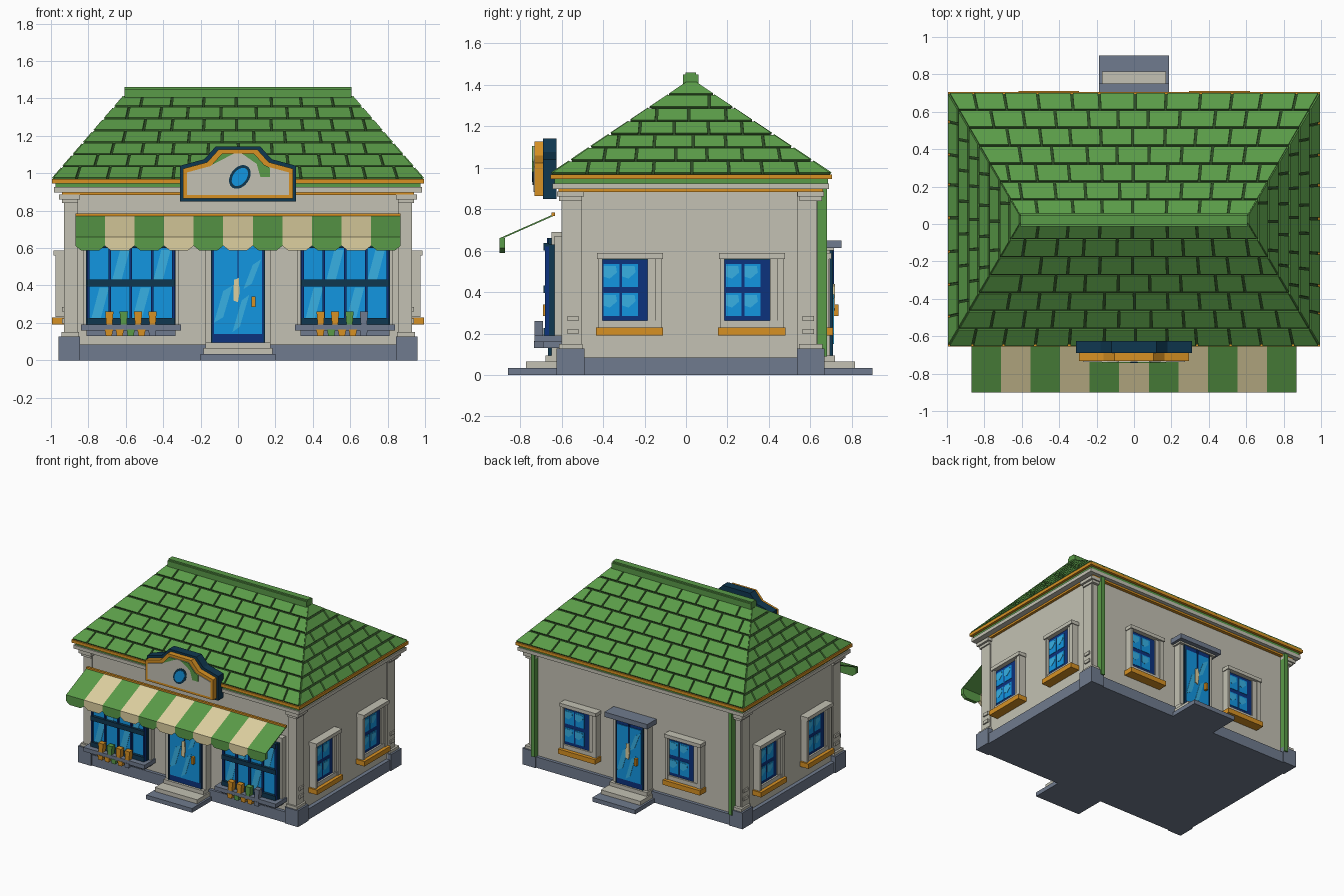
import bpy, bmesh, math, random
from mathutils import Matrix, Vector

random.seed(4)
if "Cube" in bpy.data.objects:
    bpy.data.objects.remove(bpy.data.objects["Cube"])

PALETTE = {"green": "5A9B48", "dark_green": "2C4A24", "stone": "C3C1B3", "slate": "707B8E",
           "orange": "D79123", "navy": "0F3750", "deep_blue": "0C327D", "bright_blue": "1296E1",
           "light_blue": "37B0E4", "cream": "DED0A0"}
NAMES = list(PALETTE)


def linear(text):
    parts = [int(text[i:i + 2], 16) / 255 for i in (0, 2, 4)]
    return [((c + 0.055) / 1.055) ** 2.4 if c > 0.04 else c / 12.92 for c in parts] + [1]


MATS = []
for name, code in PALETTE.items():
    mat = bpy.data.materials.new(name)
    mat.use_nodes = True
    mat.diffuse_color = linear(code)
    mat.node_tree.nodes["Principled BSDF"].inputs["Base Color"].default_value = linear(code)
    MATS.append(mat)


class Part:
    """One object made of prisms; local frame is u right, w outward, z up."""

    def __init__(self, name, frame=Matrix()):
        self.name, self.frame, self.bm = name, frame, bmesh.new()

    def prism(self, color, pts, w0, w1):
        rings = [[self.bm.verts.new(self.frame @ Vector((u, -w, z))) for u, z in pts] for w in (w0, w1)]
        n = len(pts)
        faces = [self.bm.faces.new(r) for r in rings]
        for i in range(n):
            j = (i + 1) % n
            faces.append(self.bm.faces.new((rings[0][i], rings[0][j], rings[1][j], rings[1][i])))
        for f in faces:
            f.material_index = NAMES.index(color)

    def box(self, color, u0, u1, w0, w1, z0, z1):
        self.prism(color, [(u0, z0), (u1, z0), (u1, z1), (u0, z1)], w0, w1)

    def done(self):
        bmesh.ops.recalc_face_normals(self.bm, faces=self.bm.faces)
        mesh = bpy.data.meshes.new(self.name)
        self.bm.to_mesh(mesh)
        self.bm.free()
        for m in MATS:
            mesh.materials.append(m)
        obj = bpy.data.objects.new(self.name, mesh)
        bpy.context.collection.objects.link(obj)


def wall_frame(x, y, degrees):
    return Matrix.Translation((x, y, 0)) @ Matrix.Rotation(math.radians(degrees), 4, "Z")


FRONT, BACK = wall_frame(0, -0.59, 0), wall_frame(0, 0.635, 180)
RIGHT, LEFT = wall_frame(0.92, 0, 90), wall_frame(-0.92, 0, -90)

# Plinth, walls and cornice (in world axes w is -y)
p = Part("plinth")
p.box("slate", -0.95, 0.95, -0.66, 0.615, 0, 0.085)
p.done()
p = Part("walls")
p.box("stone", -0.92, 0.92, -0.635, 0.59, 0.085, 0.9)
p.done()
p = Part("cornice")
for color, x, w0, w1, z0, z1 in (("orange", 0.94, -0.66, 0.615, 0.883, 0.898),
                                 ("stone", 0.985, -0.69, 0.645, 0.898, 0.925),
                                 ("green", 0.975, -0.685, 0.635, 0.925, 0.945),
                                 ("orange", 0.995, -0.705, 0.655, 0.945, 0.968)):
    p.box(color, -x, x, w0, w1, z0, z1)
p.done()

# Corner pilasters with base block, capital and quoins
p = Part("corner_pilasters")
for sx in (-1, 1):
    for w0, w1, out in ((0.49, 0.6, 1), (-0.645, -0.535, -1)):
        p.box("stone", sx * 0.855, sx * 0.93, w0 + 0.015, w1, 0.085, 0.885)
        e0, e1 = (w0, w1 + 0.024) if out > 0 else (w0 - 0.024, w1)
        p.box("slate", sx * 0.845, sx * 0.96, e0, e1, 0, 0.128)
        p.box("stone", sx * 0.85, sx * 0.945, e0 + 0.01, e1 - 0.01, 0.128, 0.15)
        p.box("stone", sx * 0.855, sx * 0.94, e0 + 0.012, e1 - 0.012, 0.84, 0.86)
        p.box("stone", sx * 0.845, sx * 0.957, e0 + 0.002, e1 - 0.002, 0.86, 0.885)
        for z in (0.197, 0.26):
            p.box("stone", sx * 0.9, sx * 0.94, (w0 + w1) / 2 - 0.027, (w0 + w1) / 2 + 0.027, z, z + 0.025)
p.done()

# Hip roof: dark core with rows of raised tiles
EX, EY, RX, MID, Z0, Z1 = 0.985, 0.67, 0.598, 0.025, 0.968, 1.415
bm = bmesh.new()
eave = [bm.verts.new((sx * EX, MID + sy * EY, Z0)) for sx, sy in ((-1, -1), (1, -1), (1, 1), (-1, 1))]
ra, rb = bm.verts.new((-RX, MID, Z1)), bm.verts.new((RX, MID, Z1))
for f in ((0, 1, rb, ra), (1, 2, rb), (2, 3, ra, rb), (3, 0, ra)):
    bm.faces.new([eave[v] if isinstance(v, int) else v for v in f])
bm.faces.new(eave[::-1])
core = Part("roof_core")
core.bm.free()
core.bm = bm
for f in bm.faces:
    f.material_index = NAMES.index("dark_green")
core.done()

ROWS, GAP = 7, 0.006


def tile_slope(name, center, right, inward, run, half, top_half):
    x = Vector(right)
    rise = Vector(inward) * run + Vector((0, 0, Z1 - Z0))
    length = rise.length
    z = rise.normalized()
    y = z.cross(x)
    frame = Matrix.Translation(center) @ Matrix((x, y, z)).transposed().to_4x4()
    part = Part(name, frame)
    for row in range(ROWS):
        s0, s1 = length * row / ROWS, length * (row + 1) / ROWS - 2 * GAP
        lim0, lim1 = [half + (top_half - half) * s / length for s in (s0, s1)]
        seams = [(k + 0.5 * (row % 2)) * 0.172 + random.uniform(-0.014, 0.014) for k in range(-7, 8)]
        seams = [u for u in seams if abs(u) < lim1 - 0.03]
        bottom = [-lim0 - GAP] + seams + [lim0 + GAP]
        top = [-lim1 - GAP] + [u * 0.978 for u in seams] + [lim1 + GAP]
        for i in range(len(bottom) - 1):
            part.prism("green", [(bottom[i] + GAP, s0), (bottom[i + 1] - GAP, s0),
                                 (top[i + 1] - GAP, s1), (top[i] + GAP, s1)], 0, 0.012)
    part.done()


for s, label in ((1, "front"), (-1, "back")):
    tile_slope(label + "_roof_tiles", (0, MID - s * EY, Z0), (s, 0, 0), (0, s, 0), EY, EX, RX)
for s, label in ((1, "right"), (-1, "left")):
    tile_slope(label + "_roof_tiles", (s * EX, MID, Z0), (0, s, 0), (-s, 0, 0), EX - RX, EY, 0.012)
p = Part("ridge_cap")
p.box("green", -0.607, 0.607, -0.06, 0.014, 1.405, 1.45)
p.box("green", -0.607, 0.607, -0.048, 0.002, 1.45, 1.46)
p.done()

# Steps at both doors
for label, frame, half, reach in (("front", FRONT, 0.2, 0.268), ("back", BACK, 0.187, 0.265)):
    p = Part(label + "_steps", frame)
    p.box("slate", -half, half, -0.02, reach, 0, 0.033)
    p.box("stone", -half + 0.015, half - 0.015, -0.02, reach - 0.085, 0.033, 0.065)
    p.box("stone", -half + 0.025, half - 0.025, -0.02, reach - 0.18, 0.065, 0.095)
    p.done()


# Doors with glass, streaks, hanging plate and handle
def door(label, frame, half, top):
    part = Part(label + "_door", frame)
    for s in (-1, 1):
        part.box("stone", s * half, s * (half + 0.032), 0, 0.06, 0.095, top + 0.03)
        part.box("navy", s * (half - 0.008), s * half, 0, 0.075, 0.095, top)
    part.box("stone", -half, half, 0, 0.06, top, top + 0.03)
    part.box("deep_blue", -half, half, 0, 0.07, 0.095, top)
    g = half - 0.016
    part.box("bright_blue", -g, g, 0.07, 0.075, 0.14, top - 0.035)
    for u, z, wide, high in ((-g, 0.2, 0.05, 0.2), (-0.03, 0.15, 0.04, 0.2), (g - 0.1, 0.38, 0.045, 0.16)):
        part.prism("light_blue", [(u, z), (u + wide, z + 0.03), (u + wide + 0.05, z + high), (u + 0.05, z + high - 0.03)], 0.075, 0.078)
    part.box("deep_blue", -0.004, 0.004, 0.07, 0.08, 0.44, top)
    part.prism("cream", [(-0.025, 0.32), (0, 0.31), (0.008, 0.36), (0.005, 0.44), (-0.022, 0.43)], 0.075, 0.083)
    part.box("orange", half * 0.5, half * 0.5 + 0.02, 0.07, 0.1, 0.285, 0.34)
    part.done()


door("front", FRONT, 0.145, 0.66)
door("back", BACK, 0.12, 0.6)
p = Part("back_door_canopy", BACK)
p.box("slate", -0.187, 0.187, -0.01, 0.115, 0.612, 0.65)
p.box("stone", -0.165, 0.165, -0.01, 0.08, 0.6, 0.612)
p.done()


# Small windows: sides and back
def small_window(name, frame, u):
    part = Part(name, frame)
    part.box("navy", u + 0.01, u + 0.31, 0, 0.03, 0.23, 0.57)
    part.box("deep_blue", u + 0.025, u + 0.25, 0.03, 0.036, 0.262, 0.555)
    for cu in (0.032, 0.122):
        for z in (0.285, 0.425):
            part.box("bright_blue", u + cu, u + cu + 0.077, 0.036, 0.039, z, z + 0.11)
            part.prism("light_blue", [(u + cu, z + 0.05), (u + cu + 0.03, z + 0.04), (u + cu + 0.065, z + 0.07),
                                      (u + cu + 0.06, z + 0.1), (u + cu, z + 0.1)], 0.039, 0.041)
    part.box("stone", u + 0.006, u + 0.026, 0, 0.056, 0.23, 0.57)
    part.box("stone", u + 0.245, u + 0.28, 0, 0.045, 0.23, 0.57)
    part.box("stone", u + 0.28, u + 0.312, 0, 0.056, 0.23, 0.57)
    part.box("stone", u + 0.02, u + 0.29, 0, 0.05, 0.23, 0.262)
    part.box("stone", u, u + 0.318, 0, 0.066, 0.56, 0.588)
    part.box("orange", u - 0.005, u + 0.32, 0, 0.075, 0.19, 0.228)
    part.done()


for label, frame, starts in (("right", RIGHT, (-0.43, 0.16)), ("left", LEFT, (-0.48, 0.11)),
                             ("back", BACK, (-0.615, 0.298))):
    for i, u in enumerate(starts):
        small_window(f"{label}_window_{i + 1}", frame, u)

# Large shop windows with sills and pots
POTS = {"left": (-0.8, ("orange", "green", "orange", "orange"), ("orange", "orange", "green", "orange", "slate"), -0.71),
        "right": (0.345, ("orange", "orange", "green", "slate"), ("orange", "green", "orange", "orange", "slate"), 0.42)}
for label, (u, upper, lower, pot) in POTS.items():
    p = Part(label + "_shop_window", FRONT)
    v = u + 0.455
    p.box("stone", u - 0.03, v + 0.03, 0, 0.045, 0.19, 0.67)
    p.box("navy", u - 0.012, v + 0.012, 0, 0.07, 0.19, 0.63)
    p.box("bright_blue", u, v, 0.07, 0.076, 0.19, 0.62)
    for k in range(4):
        s, z = u + 0.01 + k * 0.11, 0.2 + 0.2 * (k % 2)
        p.prism("light_blue", [(s, z), (s + 0.05, z), (s + 0.1, z + 0.19), (s + 0.05, z + 0.19)], 0.076, 0.079)
    for k in range(5):
        c = u + 0.455 * k / 4
        p.box("deep_blue", c - 0.007, c + 0.007, 0.07, 0.09, 0.19, 0.62)
    for z in (0.19, 0.395, 0.6):
        p.box("navy", u - 0.007, v + 0.007, 0.07, 0.098, z, z + 0.036)
    p.done()
    p = Part(label + "_window_sill", FRONT)
    p.box("slate", u - 0.04, v + 0.04, 0, 0.14, 0.158, 0.19)
    p.box("slate", u - 0.01, v + 0.01, 0, 0.1, 0.13, 0.158)
    p.done()
    p = Part(label + "_window_pots", FRONT)
    for i, color in enumerate(upper):
        c = pot + 0.022 + i * 0.077
        p.prism(color, [(c - 0.016, 0.19), (c + 0.016, 0.19), (c + 0.022, 0.26), (c - 0.022, 0.26)], 0.1, 0.14)
    for i, color in enumerate(lower):
        c = pot + 0.02 + i * 0.058
        p.prism(color, [(c - 0.016, 0.13), (c + 0.016, 0.13), (c + 0.022, 0.165), (c - 0.022, 0.165)], 0.1, 0.143)
    p.done()

# Striped awning: sloping cloth and scalloped valance
cloth, valance = Part("awning_cloth", wall_frame(0, 0, 90)), Part("awning_valance")
STEP = 1.74 / 11
for i in range(11):
    a, b, color = -0.87 + i * STEP, -0.87 + (i + 1) * STEP, ("green", "cream")[i % 2]
    cloth.prism(color, [(-0.9, 0.652), (-0.64, 0.767), (-0.64, 0.775), (-0.9, 0.66)], a, b)
    valance.prism(color, [(a, 0.66), (a, 0.612), (a + 0.03, 0.588), (b - 0.03, 0.588), (b, 0.612), (b, 0.66)], 0.873, 0.9)
cloth.done()
valance.done()
p = Part("awning_rail")
p.box("orange", -0.87, 0.87, 0.632, 0.65, 0.766, 0.784)
p.done()

# Blank shop board with stepped top
OUTLINE = [(0.31, 0.848), (0.31, 1.04), (0.18, 1.075), (0.12, 1.142)]


def board(inset):
    side = [(x - inset, z + (inset if z < 0.9 else -inset)) for x, z in OUTLINE]
    return side + [(-x, z) for x, z in side[::-1]]


p = Part("shop_board")
p.prism("navy", board(0), 0.625, 0.69)
p.prism("orange", board(0.016), 0.69, 0.732)
p.prism("stone", board(0.036), 0.732, 0.737)
p.prism("green", [(0.02, 1.106), (0.085, 1.106), (0.14, 1.045), (0.17, 1.03), (0.17, 0.98), (0.12, 0.98), (0.1, 1.05)], 0.737, 0.742)
p.prism("green", [(-0.17, 1.03), (-0.14, 1.045), (-0.085, 1.106), (-0.02, 1.106), (-0.1, 1.065)], 0.737, 0.742)
p.done()
p = Part("board_medallion")
for color, ru, rz, w in (("navy", 0.07, 0.05, 0.74), ("bright_blue", 0.055, 0.036, 0.743)):
    oval = [(ru * math.cos(t * math.pi / 10), rz * math.sin(t * math.pi / 10)) for t in range(20)]
    p.prism(color, [(0.01 + 0.6 * x - 0.8 * z, 0.98 + 0.8 * x + 0.6 * z) for x, z in oval], 0.737, w)
p.done()

# Downpipes at the back corners
p = Part("downpipes", BACK)
for s in (-1, 1):
    p.box("green", s * 0.845, s * 0.875, 0, 0.045, 0.09, 0.9)
p.done()
